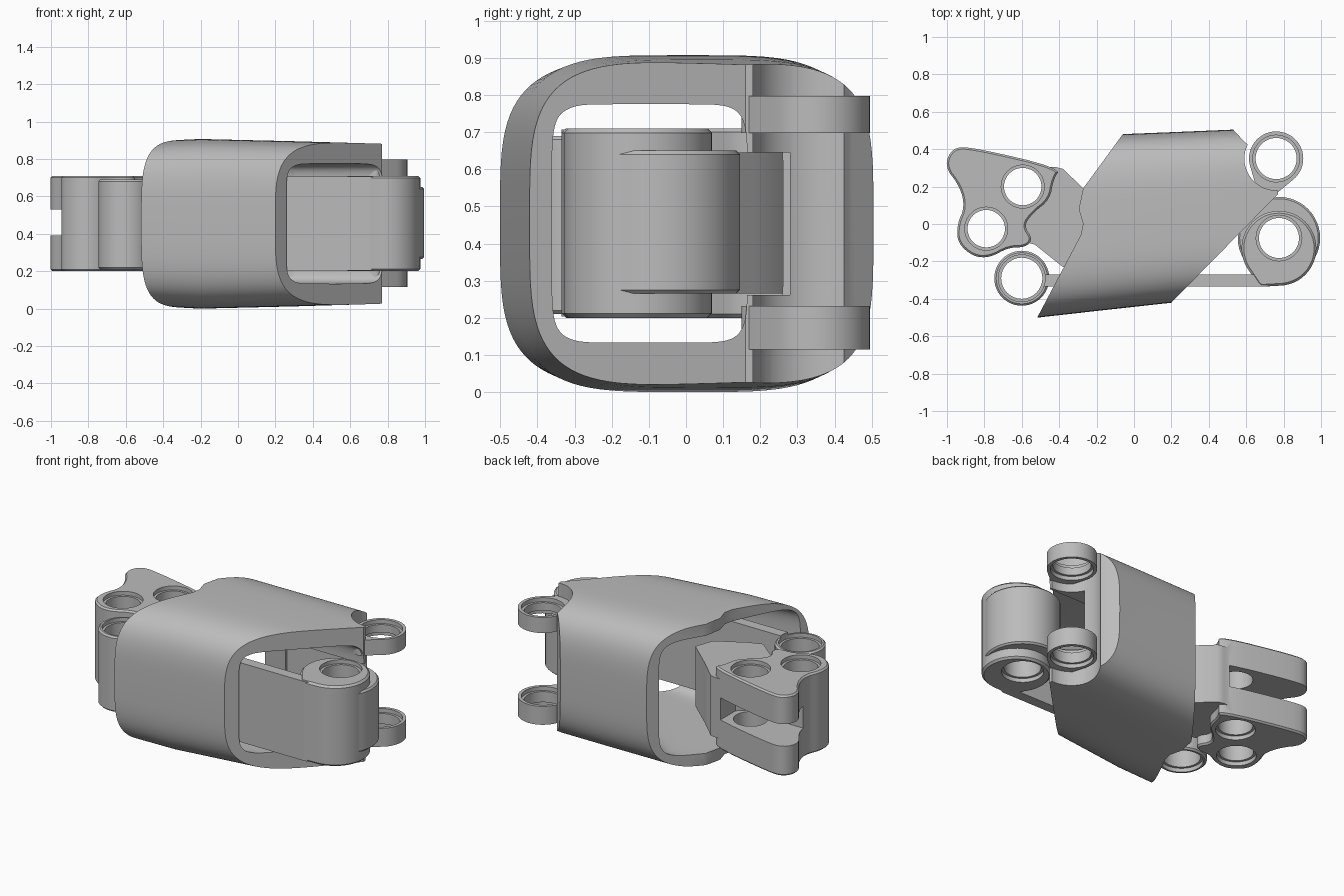
import bpy, bmesh
from math import cos, sin, pi, copysign
from mathutils import Vector
from mathutils.geometry import convex_hull_2d

cube = bpy.data.objects.get("Cube")
if cube:
    bpy.data.objects.remove(cube)

grey = bpy.data.materials.new("plain grey")
grey.use_nodes = True
COLOR = (0.5, 0.5, 0.5, 1)
grey.diffuse_color = COLOR
grey.node_tree.nodes["Principled BSDF"].inputs["Base Color"].default_value = COLOR


def finish_mesh(name, bm):
    bmesh.ops.recalc_face_normals(bm, faces=bm.faces[:])
    mesh = bpy.data.meshes.new(name)
    bm.to_mesh(mesh)
    bm.free()
    mesh.materials.append(grey)
    obj = bpy.data.objects.new(name, mesh)
    bpy.context.collection.objects.link(obj)
    return obj


def prism(name, outline, z0, z1, chamfer=0):
    """Extrude a plan outline from z0 to z1 with chamfered rims."""
    bm = bmesh.new()
    base = bm.faces.new([bm.verts.new((x, y, z0)) for x, y in outline])
    ext = bmesh.ops.extrude_face_region(bm, geom=[base])
    verts = [g for g in ext["geom"] if isinstance(g, bmesh.types.BMVert)]
    bmesh.ops.translate(bm, verts=verts, vec=(0, 0, z1 - z0))
    if chamfer:
        rims = [e for e in bm.edges if abs(e.verts[0].co.z - e.verts[1].co.z) < 1e-5]
        bmesh.ops.bevel(bm, geom=rims, offset=chamfer, segments=1, affect="EDGES")
    return finish_mesh(name, bm)


def circle(x, y, r, n=48):
    return [(x + r * cos(2 * pi * i / n), y + r * sin(2 * pi * i / n)) for i in range(n)]


def hull(*circles):
    pts = [Vector(p) for c in circles for p in circle(*c)]
    return [tuple(pts[i]) for i in convex_hull_2d(pts)]


def rounded(points, steps=2):
    """Soften a closed plan outline by corner cutting."""
    for _ in range(steps):
        out = []
        for i, a in enumerate(points):
            b = points[(i + 1) % len(points)]
            for t in (0.25, 0.75):
                out.append((a[0] + (b[0] - a[0]) * t, a[1] + (b[1] - a[1]) * t))
        points = out
    return points


def boolean(obj, tool, mode="DIFFERENCE"):
    mod = obj.modifiers.new("shape", "BOOLEAN")
    mod.operation, mod.object, mod.solver = mode, tool, "EXACT"
    bpy.context.view_layer.objects.active = obj
    bpy.ops.object.modifier_apply(modifier=mod.name)
    bpy.data.objects.remove(tool)


def bore(obj, x, y, z0, z1, r=0.1):
    """Through hole with a shallow wider step at both mouths."""
    boolean(obj, prism("bore", circle(x, y, r), -0.5, 1.5))
    for z in (z0, z1):
        boolean(obj, prism("step", circle(x, y, r + 0.015), z - 0.025, z + 0.025))


def loft(name, sections, power, n=96):
    """Tube of squarish ovals; each section is x, y0, y1, z0, z1."""
    bm = bmesh.new()
    rings = []
    for x, y0, y1, z0, z1 in sections:
        ring = []
        for i in range(n):
            c, s = cos(2 * pi * i / n), sin(2 * pi * i / n)
            y = copysign(abs(c) ** (2 / power), c)
            z = copysign(abs(s) ** (2 / power), s)
            ring.append(bm.verts.new((x, (y0 + y1) / 2 + y * (y1 - y0) / 2,
                                      (z0 + z1) / 2 + z * (z1 - z0) / 2)))
        rings.append(ring)
    for a, b in zip(rings, rings[1:]):
        for i in range(n):
            j = (i + 1) % n
            bm.faces.new((a[i], a[j], b[j], b[i]))
    bm.faces.new(rings[0])
    bm.faces.new(rings[-1])
    return finish_mesh(name, bm)


# Hollow sleeve, trimmed by slanted ends seen in plan
sleeve = loft("sleeve", [(-0.6, -0.51, 0.46, 0.02, 0.89), (-0.2, -0.465, 0.475, 0, 0.907),
                         (0.3, -0.41, 0.495, 0.012, 0.895), (0.9, -0.345, 0.52, 0.03, 0.878)], 4)
boolean(sleeve, loft("cavity", [(-0.7, -0.47, 0.42, 0.06, 0.85), (-0.1, -0.41, 0.42, 0.09, 0.82),
                                (0.3, -0.355, 0.165, 0.133, 0.775),
                                (1, -0.355, 0.165, 0.133, 0.775)], 8))
plan = [(-0.06, 0.48), (-0.06, 0.6), (0.52, 0.6), (0.53, 0.505), (0.59, 0.44), (0.76, 0.3),
        (0.77, 0.16), (0.2, -0.42), (0.1, -0.6), (-0.57, -0.6), (-0.285, -0.06),
        (-0.272, 0), (-0.295, 0.08), (-0.272, 0.19)]
boolean(sleeve, prism("trim", plan, -0.2, 1.2), "INTERSECT")
PIN = (0.76, 0.35)
boolean(sleeve, prism("clearance", circle(*PIN, 0.17), -0.2, 1.2))
boolean(sleeve, prism("pocket", [(0.15, 0.05), (0.95, 0.05), (0.95, 0.28), (0.15, 0.28)], 0.262, 0.645))

# Pair of hinge lugs on the back corner of the sleeve
lugs = []
for side, z0, z1 in (("lower", 0.115, 0.232), ("upper", 0.698, 0.797)):
    lug = prism(side + "_hinge_lug", hull((*PIN, 0.145), (0.69, 0.2, 0.035), (0.735, 0.18, 0.03)), z0, z1)
    bore(lug, *PIN, z0, z1, 0.11)
    lugs.append(lug)

# Long front link: knuckle, thin bar and rear eye
KNUCKLE = (0.775, -0.075)
LINK_EYE = (-0.6, -0.29)
link = prism("front_link", hull((0.775, -0.13, 0.2), (0.69, -0.3, 0.035)), 0.2, 0.71, 0.012)
boolean(link, prism("knuckle", circle(*KNUCKLE, 0.22), 0.265, 0.65, 0.01), "UNION")
boolean(link, prism("bar", hull((0.7, -0.302, 0.033), (-0.5, -0.302, 0.033)), 0.203, 0.707), "UNION")
boolean(link, prism("eye", circle(*LINK_EYE, 0.147), 0.21, 0.69, 0.01), "UNION")
bore(link, *KNUCKLE, 0.2, 0.71, 0.107)
bore(link, *LINK_EYE, 0.21, 0.69, 0.11)

# Rocker at the rear with two holes, a forked end and a tongue into the sleeve
rocker_plan = [(-0.39, 0.3), (-0.86, 0.41), (-0.97, 0.41), (-1.015, 0.31), (-0.93, 0.2),
               (-0.905, 0.09), (-0.945, 0), (-0.945, -0.1), (-0.86, -0.175), (-0.77, -0.18),
               (-0.67, -0.125), (-0.58, -0.125), (-0.54, -0.08), (-0.59, -0.01), (-0.54, 0.06),
               (-0.45, 0.13), (-0.43, 0.24)]
rocker = prism("rocker", rounded(rocker_plan), 0.2, 0.71, 0.01)
tongue = [(-0.6, 0.3), (-0.42, 0.305), (-0.38, 0.295), (-0.26, 0.18), (-0.08, 0.02), (-0.12, -0.1),
          (-0.3, -0.2), (-0.38, -0.23), (-0.53, -0.11), (-0.65, -0.08)]
boolean(rocker, prism("tongue", tongue, 0.265, 0.645), "UNION")
fork = [(-1.1, 0.13), (-0.75, 0.13), (-0.68, 0.08), (-0.55, 0.08), (-0.46, 0.16), (-0.46, 0.6), (-1.1, 0.6)]
boolean(rocker, prism("fork", fork, 0.39, 0.53))
for x, y in ((-0.79, -0.025), (-0.595, 0.2)):
    bore(rocker, x, y, 0.2, 0.71, 0.1)

# Soft shading with crisp rims
bpy.ops.object.select_all(action="DESELECT")
for obj in (sleeve, link, rocker, *lugs):
    obj.select_set(True)
bpy.context.view_layer.objects.active = sleeve
bpy.ops.object.shade_smooth_by_angle(angle=pi / 6)
